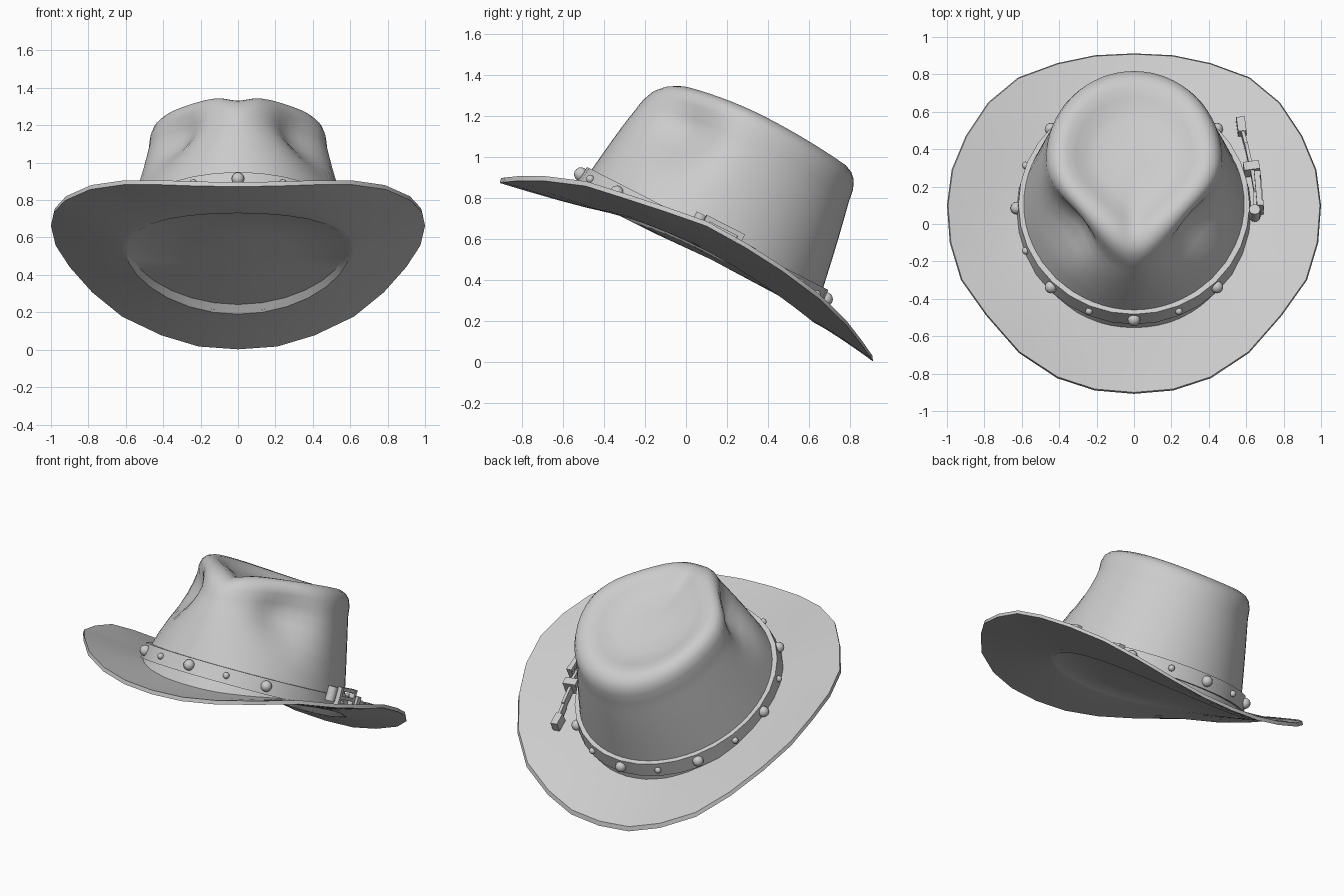
import bpy, bmesh, math
from mathutils import Vector, Matrix

if "Cube" in bpy.data.objects:
    bpy.data.objects.remove(bpy.data.objects["Cube"])

felt = bpy.data.materials.new("light_grey")
felt.diffuse_color = (0.6, 0.6, 0.6, 1)
felt.use_nodes = True
felt.node_tree.nodes["Principled BSDF"].inputs["Base Color"].default_value = felt.diffuse_color
# Frame of the tilted hat: local y runs to the back, local z up the crown
TILT = Matrix.Translation((0, 0.085, 0.61)) @ Matrix.Rotation(math.radians(-27), 4, 'X')


def finish(bm, name, tilted=True, angle=40):
    bmesh.ops.recalc_face_normals(bm, faces=bm.faces)
    me = bpy.data.meshes.new(name)
    bm.to_mesh(me)
    bm.free()
    me.materials.append(felt)
    ob = bpy.data.objects.new(name, me)
    bpy.context.collection.objects.link(ob)
    if tilted:
        ob.matrix_world = TILT
    bpy.ops.object.select_all(action='DESELECT')
    ob.select_set(True)
    bpy.context.view_layer.objects.active = ob
    bpy.ops.object.shade_smooth_by_angle(angle=math.radians(angle))
    return ob


def loft(rings, tip=None, closed=False):
    """Skin a list of rings, optionally ending in a point or joining up."""
    bm = bmesh.new()
    rows = [[bm.verts.new(p) for p in r] for r in rings]
    n = len(rows[0])
    pairs = list(zip(rows, rows[1:])) + ([(rows[-1], rows[0])] if closed else [])
    for a, b in pairs:
        for i in range(n):
            j = (i + 1) % n
            bm.faces.new((a[i], a[j], b[j], b[i]))
    if tip is not None:
        c = bm.verts.new(tip)
        for i in range(n):
            bm.faces.new((rows[-1][i], rows[-1][(i + 1) % n], c))
    return bm


def box(bm, centre, size, yaw=0.0):
    m = Matrix.Translation(centre) @ Matrix.Rotation(yaw, 4, 'Z') @ Matrix.Diagonal((*size, 1))
    bmesh.ops.create_cube(bm, size=1, matrix=m)


# Brim: half outline from back to front, mirrored
EDGE = [(0, .912, .015), (.21, .902, .03), (.41, .86, .09), (.62, .783, .19), (.78, .65, .32),
        (.9, .47, .455), (.975, .29, .57), (1, .1, .675), (.985, -.1, .745), (.925, -.3, .81),
        (.79, -.49, .87), (.615, -.69, .895), (.41, -.825, .895), (.21, -.89, .888), (0, -.908, .885)]
outer = [Vector(p) for p in EDGE] + [Vector((-x, y, z)) for x, y, z in EDGE[-2:0:-1]]
N = len(outer)
inner = []
for i in range(N):
    a = 2 * math.pi * i / N
    inner.append(Vector((.6 * math.sin(a), .12 + .505 * math.cos(a),
                         .46 - .27 * math.cos(a) + .07 * math.sin(a) ** 2)))


def brim_ring(v, dz):
    ring = []
    for p, q in zip(inner, outer):
        r = p.lerp(q, v)
        r.z = p.z + (q.z - p.z) * v ** 1.12 + dz
        ring.append(r)
    return ring


def lining_ring(scale, lift):
    """Underside of the crown, stepped in mostly at the back."""
    c = Vector((0, .12, .48))
    ring = []
    for i, p in enumerate(inner):
        step = .012 + (lift - .012) * max(0, math.cos(2 * math.pi * i / N))
        ring.append(c + (p - c) * scale + Vector((0, 0, step)))
    return ring


rings = [brim_ring(v, .03 - .017 * v) for v in (0, .2, .45, .7, .9, .985)]
rings += [brim_ring(v, -.013 * v) for v in (1, .9, .7, .45, .2, .06, 0)]
rings += [lining_ring(.96, .04), lining_ring(.5, .03)]
finish(loft(rings, (0, .12, .5)), "brim", tilted=False, angle=35)

# Crown: oval base, teardrop shoulder, sunken top and two pinches
SEG = 64
PROFILE = [(-.12, 0), (0, 0), (.12, 0), (.22, 0), (.31, 0), (.39, 0), (.46, 0), (.52, 0),   # wall
           (.58, .985), (.622, .95), (.645, .90), (.657, .83), (.652, .75), (.63, .65),       # shoulder
           (.602, .54), (.588, .42), (.583, .2)]                                           # sunken top


def crown_point(a, t, scale):
    sn, cs = math.sin(a), math.cos(a)
    base = Vector((.6 * sn, .64 * cs, 0))
    taper = 1 - .4 * max(0, -cs) ** 2
    top = Vector((.478 * sn * taper, .562 * cs - .008, 0))
    if t < -.05:
        t += .08 * sn * sn      # base follows the curled brim
    if scale == 0:
        p = base.lerp(top, t / .52)
    else:
        p = Vector((top.x * scale, top.y * scale, 0))
    droop = .26 if p.y < 0 else .15
    p.z = t - droop * p.y ** 2 * max(0, min(1, t / .5)) ** 3
    # pinch on each front side
    d = ((abs(p.x) - .37) / .19) ** 2 + ((p.y + .33) / .17) ** 2 + ((p.z - .41) / .15) ** 2
    push = .105 * math.exp(-d)
    p.x -= math.copysign(push * .85, p.x)
    p.y += push * .35
    # notch running down the middle of the front
    if scale:
        k = max(0, min(1, (-p.y - .15) / .3))
        p.z -= .03 * k * math.exp(-(p.x / .08) ** 2)
    return p


rings = [[crown_point(2 * math.pi * i / SEG, t, s) for i in range(SEG)] for t, s in PROFILE]
finish(loft(rings, (0, -.01, .583)), "crown", angle=60)


# Hat band
def band_ring(grow, t):
    return [((.6 + grow) * math.sin(a), (.642 + grow) * math.cos(a), t)
            for a in (2 * math.pi * i / 32 for i in range(32))]


finish(loft([band_ring(-.012, .045), band_ring(.018, .045), band_ring(.03, -.05), band_ring(0, -.05)],
            closed=True), "hat_band", angle=30)

# Studs, large and small in turn, leaving room for the buckle on the right
bm = bmesh.new()
for i in range(16):
    if i in (3, 4, 5):
        continue
    a = math.pi * i / 8
    m = Matrix.Translation((.627 * math.sin(a), .67 * math.cos(a), 0))
    bmesh.ops.create_uvsphere(bm, u_segments=12, v_segments=8,
                              radius=.02 if i % 2 else .034, matrix=m)
finish(bm, "band_studs", angle=60)

# Buckle frame: an oblong ring standing against the band
bm = bmesh.new()
for z in (-.01, .09):
    box(bm, (.665, .07, z), (.03, .19, .024), .08)
for y in (-.02, .16):
    box(bm, (.668 - (y - .07) * .08, y, .04), (.034, .028, .124), .08)
box(bm, (.68, .07, .04), (.014, .2, .02), .08)
finish(bm, "buckle", angle=30)

# Rounded strap fold in front of the buckle
bm = bmesh.new()
bmesh.ops.create_cone(bm, cap_ends=True, segments=12, radius1=.03, radius2=.03, depth=.09,
                      matrix=Matrix.Translation((.645, -.055, .05)))
finish(bm, "strap_fold", angle=40)

# Strap keeper loop and the loose strap end
bm = bmesh.new()
box(bm, (.628, .225, .022), (.085, .05, .085), .15)
finish(bm, "keeper_loop", angle=30)

bm = bmesh.new()
path = [(.645, -.05, .045), (.65, .08, .04), (.628, .225, .022), (.6, .37, .01), (.575, .48, 0)]
for (x0, y0, z0), (x1, y1, z1) in zip(path, path[1:]):
    box(bm, ((x0 + x1) / 2, (y0 + y1) / 2, (z0 + z1) / 2),
        (.018, math.hypot(x1 - x0, y1 - y0) + .005, .05), math.atan2(x0 - x1, y1 - y0))
finish(bm, "strap_end", angle=30)

bm = bmesh.new()
box(bm, (.574, .49, 0), (.045, .085, .065), .12)
finish(bm, "strap_tip", angle=30)
